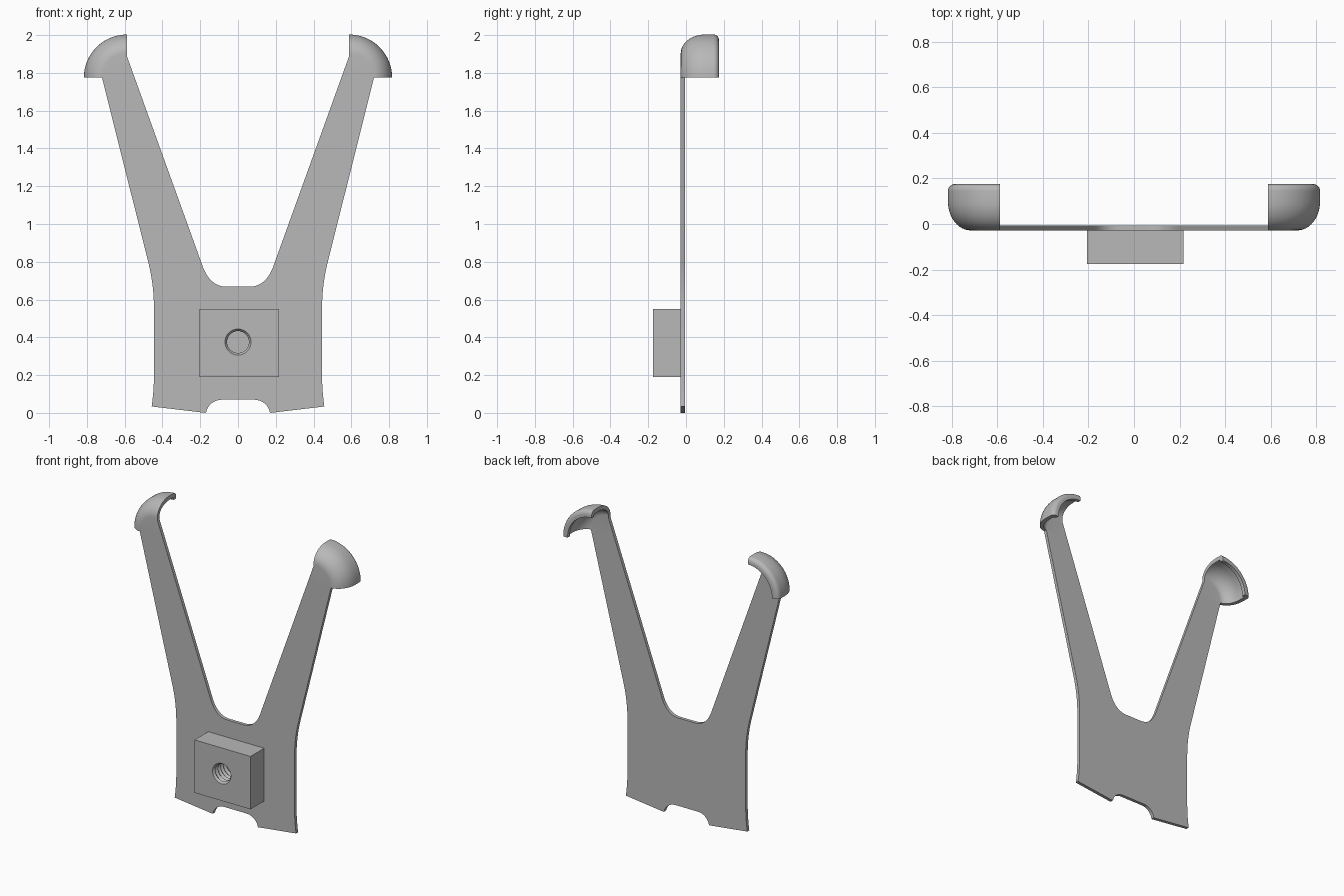
import bpy
import bmesh
from math import sin, cos, pi, radians
from mathutils import Vector

default = bpy.data.objects.get("Cube")
if default:
    bpy.data.objects.remove(default)

GREY = (0.48, 0.48, 0.48, 1.0)
grey = bpy.data.materials.new("plain grey")
grey.use_nodes = True
grey.diffuse_color = GREY
grey.node_tree.nodes["Principled BSDF"].inputs["Base Color"].default_value = GREY

FRONT, BACK = -0.028, -0.006      # plate faces in y
BLOCK_FRONT = -0.175


def finish(bm, name):
    bmesh.ops.remove_doubles(bm, verts=bm.verts, dist=1e-5)
    bmesh.ops.recalc_face_normals(bm, faces=bm.faces)
    mesh = bpy.data.meshes.new(name)
    bm.to_mesh(mesh)
    bm.free()
    mesh.materials.append(grey)
    obj = bpy.data.objects.new(name, mesh)
    bpy.context.collection.objects.link(obj)
    return obj


def activate(obj):
    bpy.ops.object.select_all(action='DESELECT')
    obj.select_set(True)
    bpy.context.view_layer.objects.active = obj


def smooth(obj, angle=35):
    activate(obj)
    bpy.ops.object.shade_smooth_by_angle(angle=radians(angle))


def arc(cx, cy, rx, ry, start, end, steps):
    angles = [radians(start + (end - start) * i / steps) for i in range(steps + 1)]
    return [(cx + rx * cos(a), cy + ry * sin(a)) for a in angles]


def bezier(a, b, c, steps=8):
    a, b, c = Vector(a), Vector(b), Vector(c)
    return [tuple(a.lerp(b, i / steps).lerp(b.lerp(c, i / steps), i / steps))
            for i in range(steps + 1)]


def lathe(profile, cx, cz, sweep, steps, closed_profile):
    """Turn (radius, y) points about an axis along y."""
    bm = bmesh.new()
    rings = []
    for i in range(steps + 1):
        a = sweep * i / steps
        rings.append([bm.verts.new((cx + r * cos(a), y, cz + r * sin(a)))
                      for r, y in profile])
    n = len(profile)
    for p, q in zip(rings, rings[1:]):
        for j in range(n if closed_profile else n - 1):
            k = (j + 1) % n
            bm.faces.new((p[j], p[k], q[k], q[j]))
    if closed_profile:
        bm.faces.new(rings[0])
        bm.faces.new(rings[-1])
    return bm


# Forked flat plate: half outline, mirrored, then extruded
half = arc(0.085, -0.012, 0.085, 0.082, 90, 10, 8)
half += [(0.172, 0.0), (0.457, 0.034)]
half += bezier((0.457, 0.034), (0.446, 0.11), (0.445, 0.19), 4)[1:]
half += bezier((0.445, 0.56), (0.446, 0.68), (0.473, 0.79))
half += [(0.72, 1.775), (0.588, 1.775), (0.588, 1.888)]
half += bezier((0.192, 0.79), (0.153, 0.668), (0.06, 0.668), 10)
outline = half + [(-x, z) for x, z in reversed(half)]
bm = bmesh.new()
face = bm.faces.new([bm.verts.new((x, FRONT, z)) for x, z in outline])
extruded = bmesh.ops.extrude_face_region(bm, geom=[face])
bmesh.ops.translate(bm, vec=(0, BACK - FRONT, 0),
                    verts=[v for v in extruded["geom"] if isinstance(v, bmesh.types.BMVert)])
smooth(finish(bm, "forked_plate"), 25)

# Hollow rounded corner caps with a small back lip
profile = [(0.0, FRONT)]
profile += arc(0.128, 0.10, 0.10, 0.10 - FRONT, -90, 0, 12)
profile += arc(0.198, 0.145, 0.03, 0.03, 0, 90, 6)
profile += [(0.182, 0.175), (0.182, 0.150), (0.20, 0.145)]
profile += arc(0.128, 0.10, 0.072, 0.10 - BACK, 0, -90, 12)
profile += [(0.0, BACK)]
caps = finish(lathe(profile, 0.588, 1.775, pi / 2, 24, True), "corner_caps")
mirror = caps.modifiers.new("both sides", 'MIRROR')
mirror.use_mirror_merge = False
smooth(caps)

# Mounting block
bm = bmesh.new()
bmesh.ops.create_cube(bm, size=1)
bmesh.ops.scale(bm, vec=(0.422, FRONT - BLOCK_FRONT, 0.36), verts=bm.verts)
bmesh.ops.translate(bm, vec=(0.006, (FRONT + BLOCK_FRONT) / 2, 0.37), verts=bm.verts)
block = finish(bm, "mounting_block")

# Threaded socket cut into the block
turns = 10
pitch = (FRONT - BLOCK_FRONT) / turns
thread = [(0.0, BLOCK_FRONT - pitch)]
thread += [(0.058 if i % 2 else 0.069, BLOCK_FRONT + pitch * i) for i in range(-1, turns)]
thread += [(0.0, FRONT - pitch)]
cutter = finish(lathe(thread, 0.0, 0.375, 2 * pi, 40, False), "socket_cutter")
cutter.hide_render = True
cut = block.modifiers.new("socket", 'BOOLEAN')
cut.operation = 'DIFFERENCE'
cut.solver = 'EXACT'
cut.object = cutter
activate(block)
bpy.ops.object.modifier_apply(modifier=cut.name)
bpy.data.objects.remove(cutter)
smooth(block)
